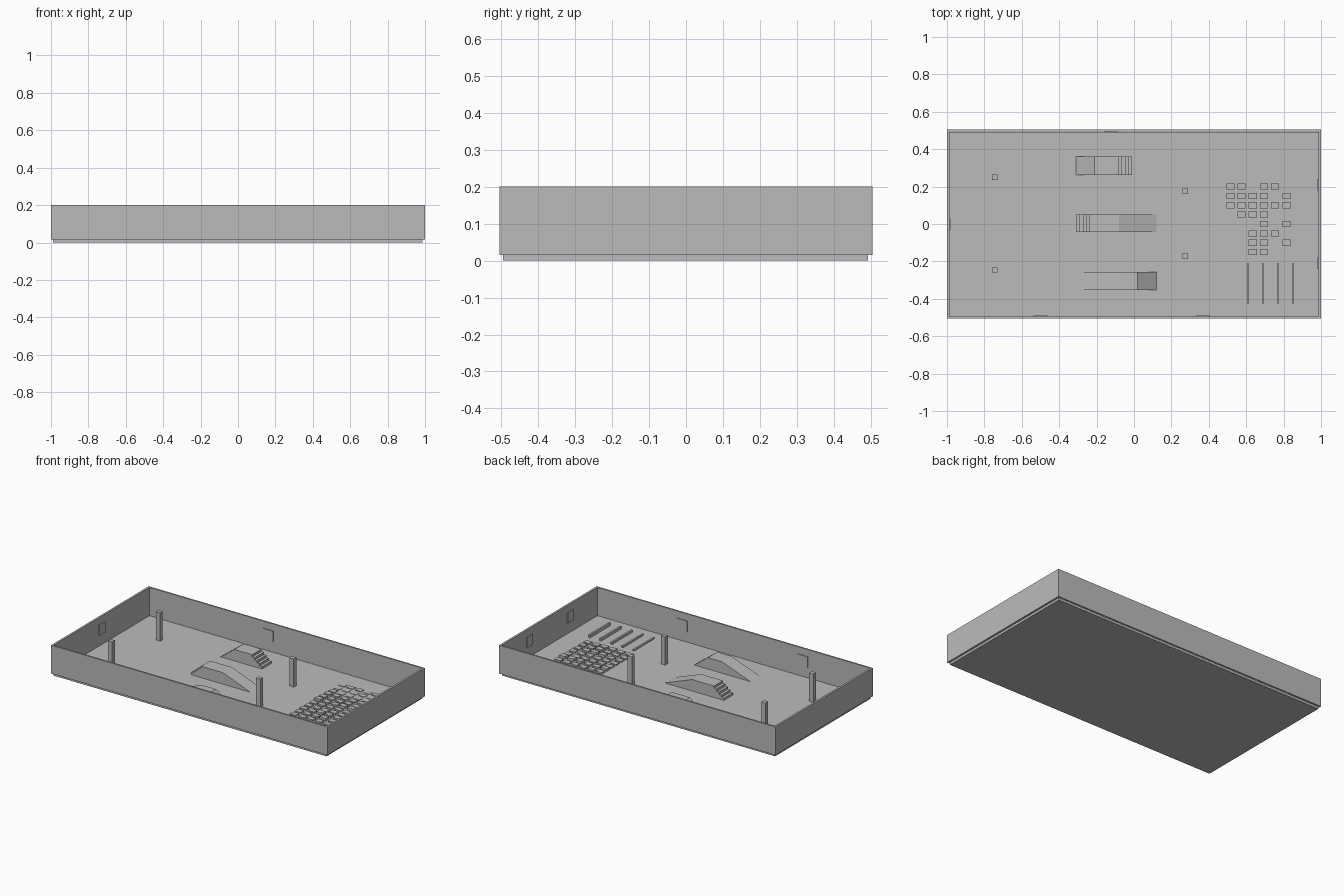
import bpy
import bmesh
import random

random.seed(4)

if "Cube" in bpy.data.objects:
    bpy.data.objects.remove(bpy.data.objects["Cube"], do_unlink=True)

grey = bpy.data.materials.new("plain grey")
grey.use_nodes = True
grey.diffuse_color = (0.5, 0.5, 0.5, 1)
grey.node_tree.nodes["Principled BSDF"].inputs["Base Color"].default_value = (0.5, 0.5, 0.5, 1)

FLOOR = 0.015
TOP = 0.2


def add_object(name, bm):
    bmesh.ops.recalc_face_normals(bm, faces=bm.faces)
    mesh = bpy.data.meshes.new(name)
    bm.to_mesh(mesh)
    bm.free()
    mesh.materials.append(grey)
    obj = bpy.data.objects.new(name, mesh)
    bpy.context.collection.objects.link(obj)
    return obj


def add_box(bm, x, y, z):
    """Box between the (low, high) pairs of each axis."""
    verts = bmesh.ops.create_cube(bm, size=1)["verts"]
    for v in verts:
        for axis, (low, high) in enumerate((x, y, z)):
            v.co[axis] = low if v.co[axis] < 0 else high


def box(name, x, y, z):
    bm = bmesh.new()
    add_box(bm, x, y, z)
    return add_object(name, bm)


def around(centre, size):
    return (centre - size / 2, centre + size / 2)


def extrude_profile(name, points, y):
    """Side outline in x and z, given thickness along y."""
    bm = bmesh.new()
    face = bm.faces.new([bm.verts.new((px, y[0], FLOOR + pz)) for px, pz in points])
    new = bmesh.ops.extrude_face_region(bm, geom=[face])["geom"]
    for v in new:
        if isinstance(v, bmesh.types.BMVert):
            v.co.y = y[1]
    return add_object(name, bm)


def stairs(x_low, x_high, height, count):
    """Stair outline climbing from x_low at the floor to x_high."""
    run = (x_high - x_low) / count
    points = []
    for i in range(count):
        points.append((x_low + i * run, height * i / count))
        points.append((x_low + i * run, height * (i + 1) / count))
    return points + [(x_high, height)]


# Base plate and surrounding walls
box("base_plate", (-0.99, 0.987), (-0.495, 0.493), (0, FLOOR))
for name, sign in (("left_wall", 1), ("right_wall", -1)):
    box(name, sorted((sign, sign * 0.987)), (-0.505, 0.505), (FLOOR, TOP))
for name, sign in (("back_wall", 1), ("front_wall", -1)):
    box(name, (-0.987, 0.987), sorted((sign * 0.505, sign * 0.494)), (FLOOR, TOP))

# Standing posts
for x, y in ((-0.745, 0.25), (-0.745, -0.245), (0.275, 0.175), (0.275, -0.17)):
    box("post", around(x, 0.03), around(y, 0.027), (FLOOR, TOP))

# Thin plates on the inner wall faces
PLATE_Z = (0.085, 0.155)
for x in (-0.5, 0.37):
    box("front_wall_plate", around(x, 0.073), (-0.494, -0.489), PLATE_Z)
box("back_wall_plate", around(-0.125, 0.073), (0.489, 0.494), PLATE_Z)
for y in (-0.21, 0.21):
    box("left_wall_plate", (0.982, 0.987), around(y, 0.06), PLATE_Z)
box("right_wall_plate", (-0.987, -0.982), around(0, 0.06), PLATE_Z)

# Three bridges: ramp and stairs, stairs and ramp, two ramps
H = 0.075
going_down = stairs(-0.01, -0.1, H, 5)[::-1]
extrude_profile("back_bridge", [(-0.31, 0), (-0.21, H)] + going_down, (0.263, 0.36))
extrude_profile("middle_bridge", stairs(-0.31, -0.22, H, 5) + [(-0.08, H), (0.12, 0)],
                (-0.043, 0.05))
extrude_profile("front_bridge", [(-0.29, 0), (-0.08, H), (0.02, H), (0.12, 0)],
                (-0.352, -0.256))

# Row of parallel bars, rising towards the left wall
for i in range(5):
    box("bar", around(0.53 + i * 0.08, 0.012), (-0.425, -0.212),
        (FLOOR, FLOOR + 0.008 + 0.003 * i))

# Rough ground: grid of blocks, a few of them taller
tall = {(0, 5), (3, 5), (4, 5), (5, 5), (2, 2), (3, 2), (3, 1)}
bm = bmesh.new()
for col in range(6):
    for row in range(11):
        height = random.uniform(0.006, 0.011) if row < 8 else random.uniform(0.002, 0.005)
        if (col, row) in tall:
            height = 0.016
        add_box(bm, around(0.515 + col * 0.06, 0.043), around(-0.15 + row * 0.05, 0.033),
                (FLOOR, FLOOR + height))
add_object("rough_ground_blocks", bm)
